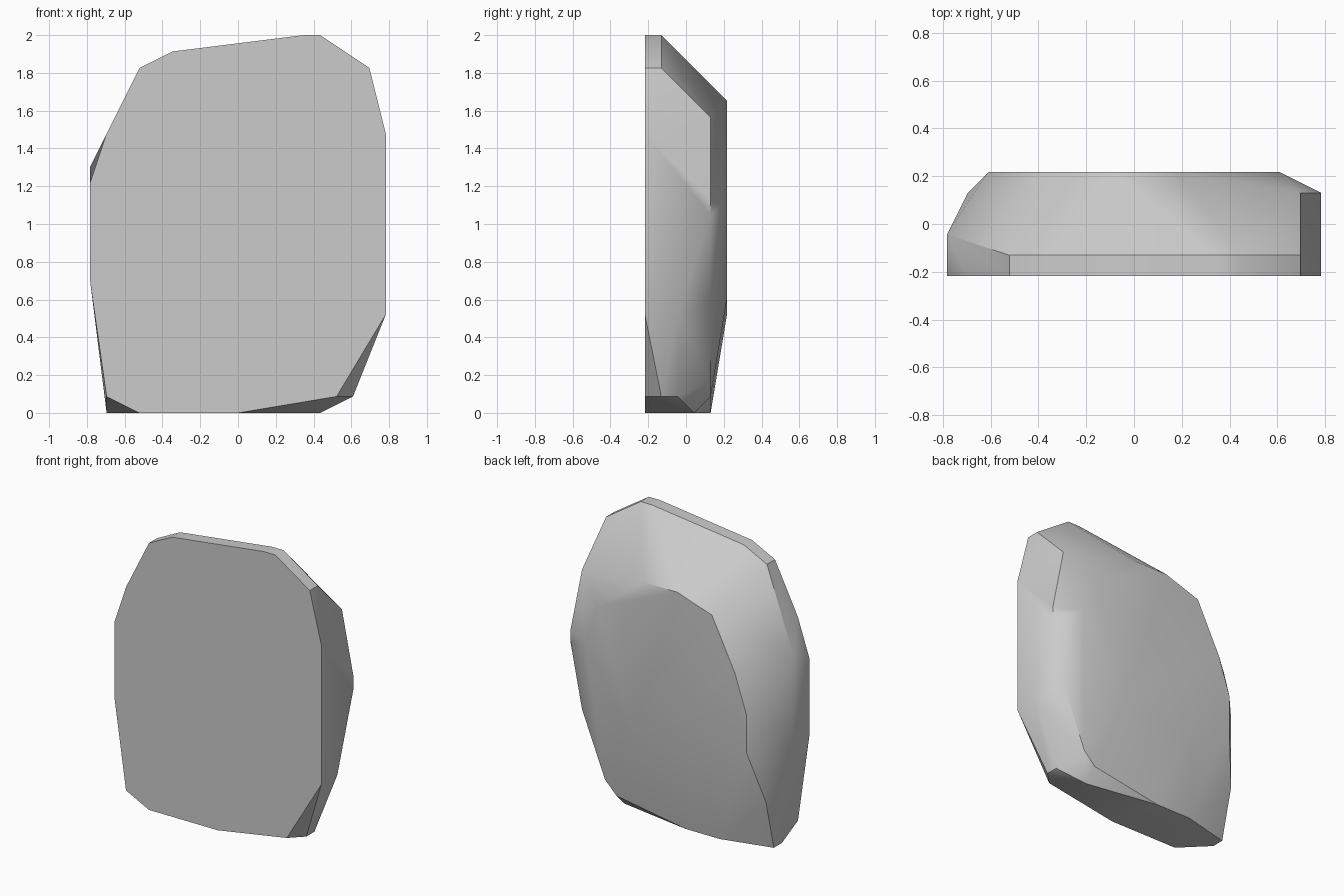
import bpy
import bmesh
import math

cube = bpy.data.objects.get("Cube")
if cube:
    bpy.data.objects.remove(cube, do_unlink=True)

# The stone is chipped on a regular grid of this spacing
STEP = 2 / 23

# Corner positions (x, z) in grid steps, one slice per depth from front to back
front_face = [(-6, 21), (-4, 22), (4, 23), (5, 23), (8, 21), (9, 17), (9, 6),
              (6, 1), (0, 0), (-6, 0), (-8, 1), (-9, 8), (-9, 14), (-8, 17)]
top_rim = [(-6, 21), (-4, 22), (4, 23), (5, 23), (8, 21), (7, 1)]
side_ridge = [(-9, 15), (-9, 8), (9, 6), (7, 1), (-8, 0)]
foot_corners = [(5, 0), (-8, 0)]
back_bevel = [(8, 18), (9, 13), (9, 12), (8, 7), (6, 2), (5, 1),
              (-1, 0), (-4, 0), (-8, 4), (-8, 10)]
back_face = [(2, 19), (-1, 19), (-4, 18), (-6, 14), (-7, 11), (-7, 8),
             (-3, 6), (3, 7), (7, 13), (6, 16)]
slices = [front_face, top_rim, side_ridge, foot_corners, back_bevel, back_face]


def make_material(name, colour):
    material = bpy.data.materials.new(name)
    material.use_nodes = True
    material.diffuse_color = colour
    shader = material.node_tree.nodes["Principled BSDF"]
    shader.inputs["Base Color"].default_value = colour
    shader.inputs["Roughness"].default_value = 0.9
    return material


def make_stone(name, layers, material):
    """Wrap the slices in a convex shell with clean flat facets."""
    bm = bmesh.new()
    middle = (len(layers) - 1) / 2
    for depth, corners in enumerate(layers):
        for x, z in corners:
            bm.verts.new((x * STEP, (depth - middle) * STEP, z * STEP))
    hull = bmesh.ops.convex_hull(bm, input=bm.verts[:])
    inside = {v for v in hull["geom_interior"] + hull["geom_unused"]
              if isinstance(v, bmesh.types.BMVert)}
    bmesh.ops.delete(bm, geom=list(inside), context="VERTS")
    bmesh.ops.dissolve_limit(bm, angle_limit=math.radians(1),
                             verts=bm.verts[:], edges=bm.edges[:])
    bmesh.ops.recalc_face_normals(bm, faces=bm.faces[:])
    mesh = bpy.data.meshes.new(name)
    bm.to_mesh(mesh)
    bm.free()
    mesh.materials.append(material)
    stone = bpy.data.objects.new(name, mesh)
    bpy.context.collection.objects.link(stone)
    return stone


# Flat stone slab, smooth over the gentle facets and sharp at the chipped rims
stone_grey = make_material("stone grey", (0.6, 0.6, 0.6, 1))
stone = make_stone("stone_slab", slices, stone_grey)
bpy.ops.object.select_all(action="DESELECT")
stone.select_set(True)
bpy.context.view_layer.objects.active = stone
bpy.ops.object.shade_smooth_by_angle(angle=math.radians(35))
